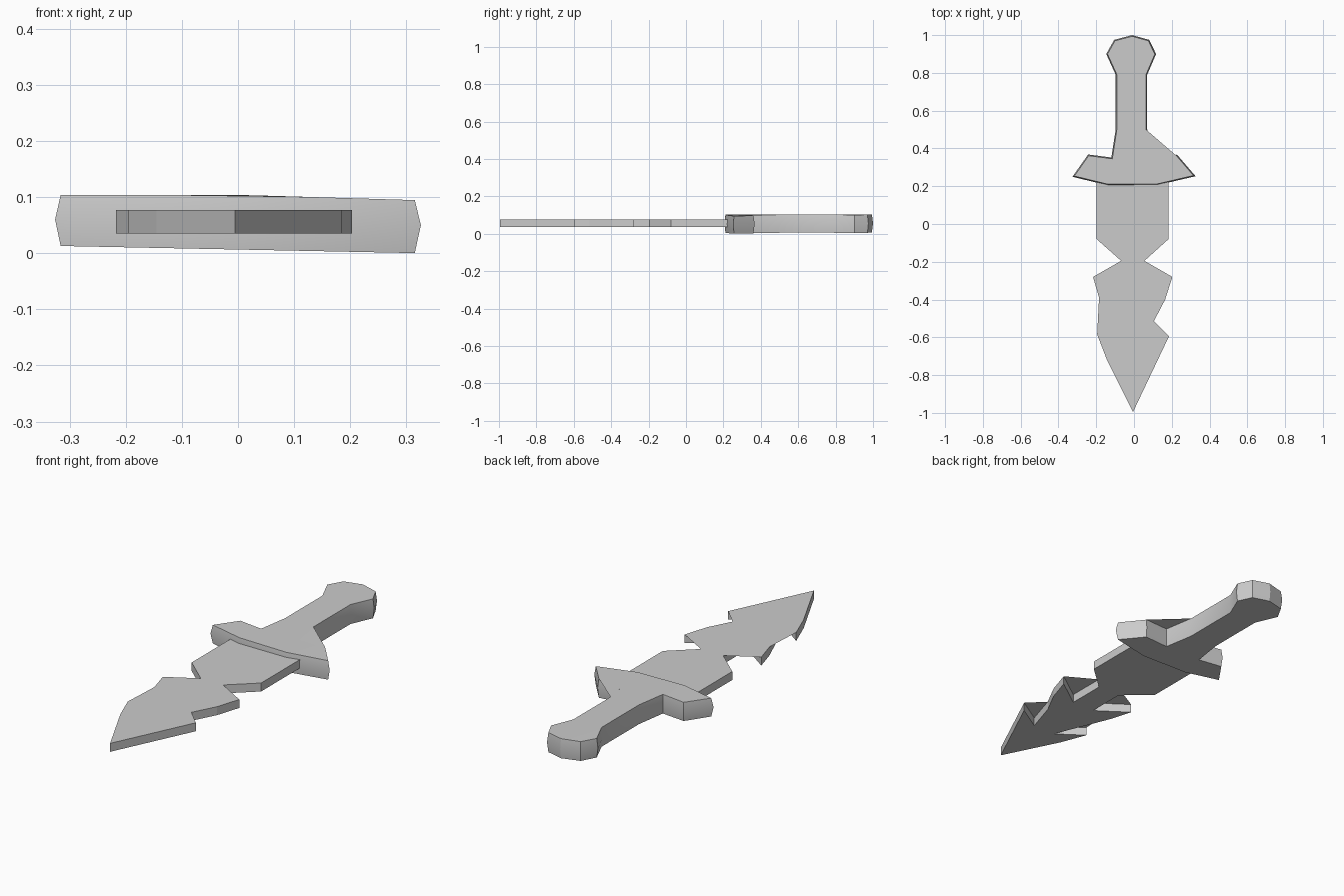
import bpy, bmesh
from mathutils import Vector

cube = bpy.data.objects.get("Cube")
if cube:
    bpy.data.objects.remove(cube, do_unlink=True)

grey = bpy.data.materials.new("plain grey")
grey.use_nodes = True
colour = (0.6, 0.6, 0.6, 1)
grey.diffuse_color = colour
grey.node_tree.nodes["Principled BSDF"].inputs["Base Color"].default_value = colour


def inset(points, amount):
    """Move a counter-clockwise outline inwards along its mitred corners."""
    result = []
    for i, p in enumerate(points):
        p = Vector(p)
        a = (p - Vector(points[i - 1])).normalized()
        b = (Vector(points[(i + 1) % len(points)]) - p).normalized()
        na, nb = Vector((-a.y, a.x)), Vector((-b.y, b.x))
        result.append(p + (na + nb) * amount / (1 + na.dot(nb)))
    return result


def slab(name, layers):
    """Join stacked outlines, each a list of 3D points, into a closed solid."""
    bm = bmesh.new()
    rings = [[bm.verts.new(p) for p in layer] for layer in layers]
    n = len(rings[0])
    bm.faces.new(rings[0][::-1])
    bm.faces.new(rings[-1])
    for low, high in zip(rings, rings[1:]):
        for i in range(n):
            j = (i + 1) % n
            bm.faces.new((low[i], low[j], high[j], high[i]))
    bmesh.ops.triangulate(bm, faces=[f for f in bm.faces if len(f.verts) > 4])
    bmesh.ops.recalc_face_normals(bm, faces=bm.faces)
    mesh = bpy.data.meshes.new(name)
    bm.to_mesh(mesh)
    bm.free()
    mesh.materials.append(grey)
    obj = bpy.data.objects.new(name, mesh)
    bpy.context.collection.objects.link(obj)
    return obj


# Barbed flat blade, counter-clockwise from the tip
blade_outline = [
    (-.005, -.995), (.185, -.595), (.055, -.675), (.105, -.515), (.165, -.4),
    (.203, -.28), (.055, -.385), (.055, -.195), (.183, -.08), (.183, .24),
    (-.198, .24), (-.198, -.08), (-.068, -.195), (-.068, -.385),
    (-.217, -.28), (-.185, -.39), (-.068, -.675), (-.195, -.585), (-.145, -.715)]
slab("blade", [[(x, y, z) for x, y in blade_outline] for z in (.035, .077)])

# Guard, grip and pommel in one piece, with a ridge round the middle
hilt_outline = [
    (-.14, .205), (.12, .205), (.326, .253), (.228, .367), (.095, .355),
    (.07, .5), (.07, .79), (.117, .9), (.08, .975), (-.01, 1),
    (-.105, .975), (-.147, .9), (-.097, .79), (-.097, .5), (-.12, .352),
    (-.243, .368), (-.326, .25)]
rim = inset(hilt_outline, .006)
hilt = slab("hilt", [
    [(x, y, .0065 - .02 * x) for x, y in rim],
    [(x, y, .055 - .015 * x) for x, y in hilt_outline],
    [(x, y, .104 - .03 * max(x, 0)) for x, y in rim]])

bpy.ops.object.select_all(action="DESELECT")
hilt.select_set(True)
bpy.context.view_layer.objects.active = hilt
bpy.ops.object.shade_smooth_by_angle(angle=.5)
